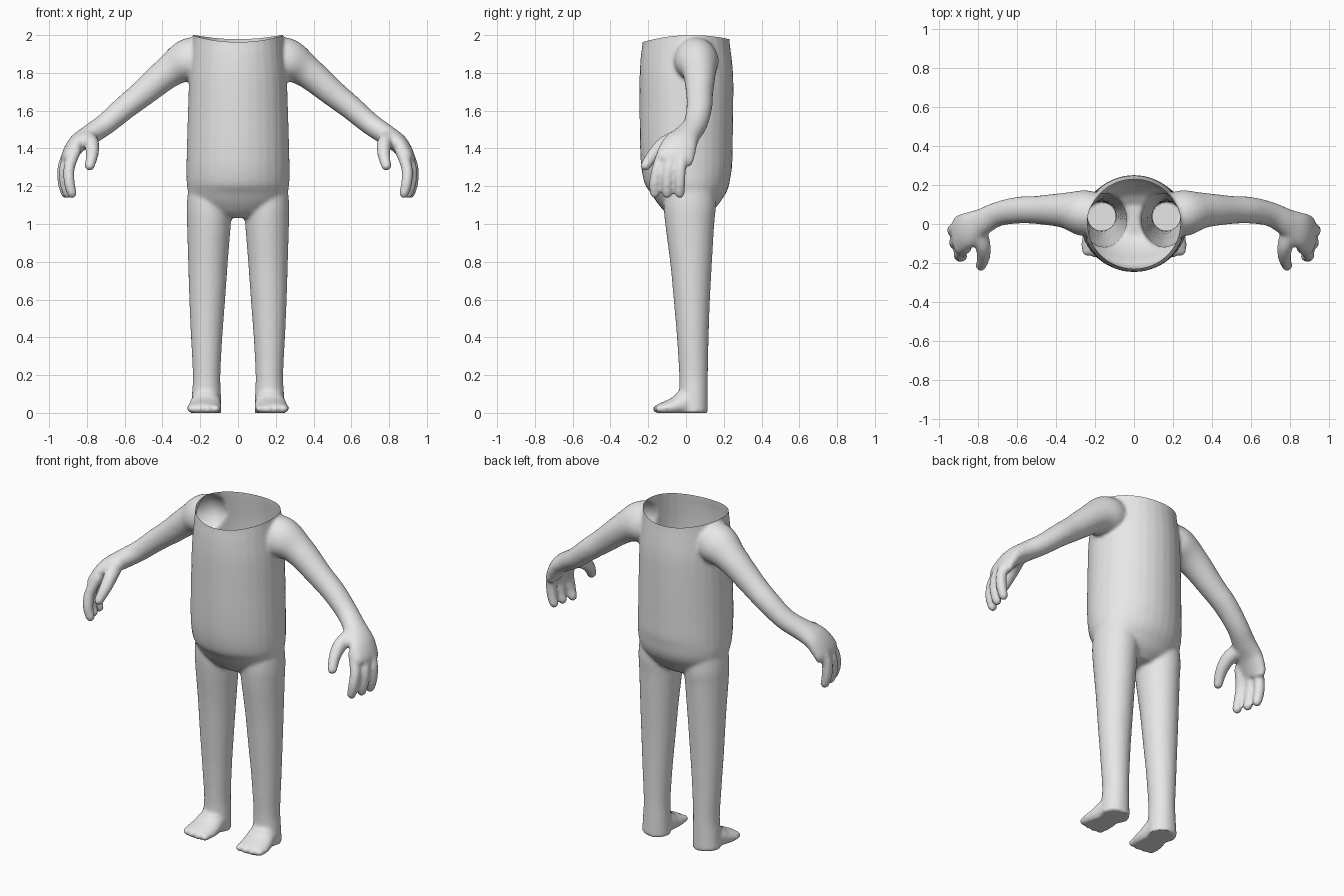
import bpy, bmesh, math
from mathutils import Vector

if "Cube" in bpy.data.objects:
    bpy.data.objects.remove(bpy.data.objects["Cube"])

SEG = 32
bm = bmesh.new()


def smooth_path(pts, sub=5):
    """Catmull-Rom through rows of (x, y, z, radius_a, radius_b)."""
    out = []
    for i in range(len(pts) - 1):
        p0, p1 = pts[max(i - 1, 0)], pts[i]
        p2, p3 = pts[i + 1], pts[min(i + 2, len(pts) - 1)]
        for k in range(sub):
            t = k / sub
            out.append([0.5 * (2 * b + (c - a) * t + (2 * a - 5 * b + 4 * c - d) * t * t
                               + (3 * b - a - 3 * c + d) * t ** 3)
                        for a, b, c, d in zip(p0, p1, p2, p3)])
    out.append(list(pts[-1]))
    return out


def tube(pts, side, mirror=1, tip=False):
    """Closed elliptical loft; radius_a runs along `side`, radius_b across it."""
    rows = smooth_path(pts)
    if tip:  # rounded end
        end = Vector(rows[-1][:3])
        d = (end - Vector(rows[-2][:3])).normalized()
        a, b = rows[-1][3:]
        for k in range(1, 6):
            ang = k * math.pi / 2 / 5.4
            c = math.cos(ang)
            rows.append([*(end + d * min(a, b) * math.sin(ang)), a * c, b * c])
    rings = []
    for i, r in enumerate(rows):
        t = (Vector(rows[min(i + 1, len(rows) - 1)][:3])
             - Vector(rows[max(i - 1, 0)][:3])).normalized()
        u = Vector(side)
        u = (u - t * u.dot(t)).normalized()
        v = t.cross(u)
        ring = []
        for k in range(SEG):
            ang = 2 * math.pi * k / SEG
            p = Vector(r[:3]) + u * r[3] * math.cos(ang) + v * r[4] * math.sin(ang)
            ring.append(bm.verts.new((p.x * mirror, p.y, p.z)))
        rings.append(ring)
    for a, b in zip(rings, rings[1:]):
        for k in range(SEG):
            j = (k + 1) % SEG
            bm.faces.new((a[k], a[j], b[j], b[k]))
    bm.faces.new(rings[0])
    bm.faces.new(rings[-1])


X, Y = (1, 0, 0), (0, 1, 0)

# torso with rounded belly and seat
tube([(0, 0, 2.08, .235, .225), (0, 0, 1.98, .238, .23), (0, 0, 1.90, .246, .239),
      (0, .002, 1.78, .258, .248), (0, .002, 1.6, .265, .248), (0, .002, 1.4, .271, .245),
      (0, .006, 1.28, .273, .238), (0, .014, 1.2, .27, .217), (0, .016, 1.13, .25, .178),
      (0, .018, 1.07, .19, .13), (0, .02, 1.035, .10, .08)], X)

for s in (1, -1):
    # leg
    tube([(.15, .02, 1.22, .11, .13), (.152, .02, 1.1, .119, .138), (.154, .02, 1.0, .116, .13),
          (.159, .027, .8, .105, .111), (.163, .031, .6, .095, .096), (.166, .036, .4, .083, .084),
          (.166, .04, .2, .073, .076), (.167, .04, .1, .077, .076), (.17, .04, .0, .082, .076)], X, s)
    # foot
    tube([(.168, .06, .05, .072, .06), (.17, .0, .055, .08, .07), (.175, -.06, .036, .088, .05),
          (.18, -.11, .027, .091, .038), (.18, -.148, .024, .088, .026)], X, s)
    # toes
    for x, y in ((.117, -.152), (.158, -.156), (.2, -.152), (.242, -.143)):
        tube([(x, -.11, .028, .022, .022), (x, y, .024, .022, .021)], X, s, True)
    # arm and palm
    tube([(.10, .04, 1.87, .09, .09), (.25, .055, 1.862, .118, .106), (.36, .07, 1.81, .09, .086),
          (.5, .072, 1.695, .072, .071), (.6, .07, 1.615, .068, .064), (.7, .05, 1.53, .063, .058),
          (.78, .01, 1.475, .07, .055), (.85, -.03, 1.425, .092, .05), (.895, -.055, 1.36, .1, .04),
          (.905, -.065, 1.325, .093, .03)], Y, s)
    # fingers
    for y0, y1, x in ((-.115, -.165, .885), (-.065, -.1, .908), (-.01, -.033, .918)):
        tube([(x - .03, y0, 1.40, .03, .03), (x + .008, (y0 + y1) / 2 - .008, 1.30, .031, .03),
              (x + .008, y1, 1.22, .03, .029), (x - .006, y1, 1.162, .026, .026)], Y, s, True)
    # thumb
    tube([(.80, -.03, 1.46, .045, .045), (.775, -.11, 1.425, .042, .04),
          (.772, -.17, 1.37, .034, .034), (.785, -.215, 1.308, .027, .027)], Y, s, True)

bmesh.ops.recalc_face_normals(bm, faces=bm.faces)
mesh = bpy.data.meshes.new("body")
bm.to_mesh(mesh)
bm.free()
body = bpy.data.objects.new("body", mesh)
bpy.context.collection.objects.link(body)
bpy.context.view_layer.objects.active = body
body.select_set(True)

# blend all parts into one skin
rem = body.modifiers.new("skin", 'REMESH')
rem.mode = 'VOXEL'
rem.voxel_size = 0.01
smo = body.modifiers.new("soften", 'SMOOTH')
smo.factor = 0.5
smo.iterations = 8
for name in ("skin", "soften"):
    bpy.ops.object.modifier_apply(modifier=name)

# open the neck, curve its rim, flatten the soles
bm = bmesh.new()
bm.from_mesh(body.data)
bmesh.ops.bisect_plane(bm, geom=bm.verts[:] + bm.edges[:] + bm.faces[:], dist=1e-5,
                       plane_co=(0, 0, 1.98), plane_no=(0, 0, 1), clear_outer=True)
for v in bm.verts:
    t = min(max((v.co.z - 1.85) / .13, 0), 1)
    v.co.z += t * t * (3 - 2 * t) * (.02 - .55 * (v.co.y - .03) ** 2)
    v.co.z = max(v.co.z, .003) - .003 * (v.co.z < .1)
bm.to_mesh(body.data)
bm.free()

grey = bpy.data.materials.new("plain_grey")
grey.diffuse_color = (.8, .8, .8, 1)
grey.use_nodes = True
grey.node_tree.nodes["Principled BSDF"].inputs["Base Color"].default_value = grey.diffuse_color
body.data.materials.clear()
body.data.materials.append(grey)
bpy.ops.object.shade_smooth_by_angle(angle=math.radians(50))
